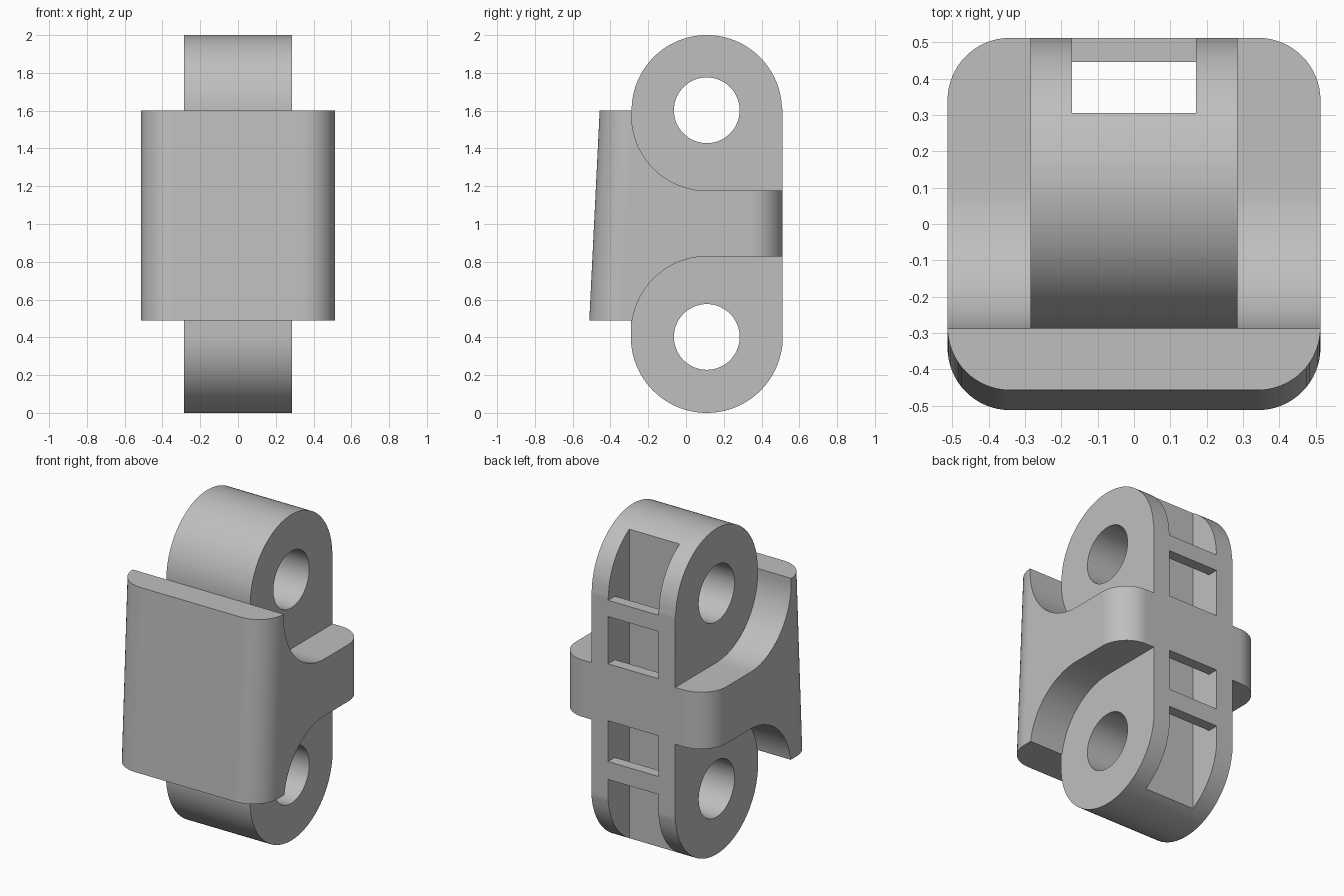
import bpy, bmesh
from math import sin, cos, pi, radians

if "Cube" in bpy.data.objects:
    bpy.data.objects.remove(bpy.data.objects["Cube"], do_unlink=True)

SEG = 32            # segments per half turn
PIN_Y = 0.11        # shared axis of both eyes
BACK = 0.512
HALF_LINK = 0.285
EYES = (0.402, 1.602)

grey = bpy.data.materials.new("light_grey")
grey.use_nodes = True
grey.diffuse_color = (0.52, 0.52, 0.52, 1)
grey.node_tree.nodes["Principled BSDF"].inputs["Base Color"].default_value = (0.52, 0.52, 0.52, 1)


def loft(name, start, end):
    """Closed solid between two matching rings of 3D points."""
    bm = bmesh.new()
    a = [bm.verts.new(p) for p in start]
    b = [bm.verts.new(p) for p in end]
    bm.faces.new(a)
    bm.faces.new(b)
    for i in range(len(a)):
        j = (i + 1) % len(a)
        bm.faces.new((a[i], a[j], b[j], b[i]))
    bmesh.ops.recalc_face_normals(bm, faces=bm.faces)
    mesh = bpy.data.meshes.new(name)
    bm.to_mesh(mesh)
    bm.free()
    mesh.materials.append(grey)
    obj = bpy.data.objects.new(name, mesh)
    bpy.context.collection.objects.link(obj)
    return obj


def across(name, profile, half):
    """Extrude a side (y, z) profile across the width."""
    return loft(name, [(-half, y, z) for y, z in profile], [(half, y, z) for y, z in profile])


def box(name, half, y0, y1, z0, z1):
    return across(name, [(y0, z0), (y1, z0), (y1, z1), (y0, z1)], half)


def arc(cx, cy, r, a0, a1, n):
    return [(cx + r * cos(a0 + (a1 - a0) * i / n), cy + r * sin(a0 + (a1 - a0) * i / n))
            for i in range(n + 1)]


def combine(obj, other, operation):
    """Apply a boolean and discard the second solid."""
    mod = obj.modifiers.new("combine", 'BOOLEAN')
    mod.operation, mod.solver, mod.object = operation, 'EXACT', other
    bpy.context.view_layer.objects.active = obj
    bpy.ops.object.modifier_apply(modifier=mod.name)
    bpy.data.objects.remove(other, do_unlink=True)


def rounded_plan(front, z, r=0.172, half=0.513):
    """Rounded rectangle at height z."""
    pts = []
    corners = ((half - r, BACK - r), (r - half, BACK - r), (r - half, front + r), (half - r, front + r))
    for k, (x, y) in enumerate(corners):
        pts += arc(x, y, r, k * pi / 2, (k + 1) * pi / 2, SEG // 2)
    return [(x, y, z) for x, y in pts]


# Wide body with a sloping front
body = loft("link_body", rounded_plan(-0.512, 0.49), rounded_plan(-0.457, 1.602))

# Curved clearances above and below the middle band
upper = [(0.8, 2.2), (-0.288, 2.2)] + arc(PIN_Y, 1.575, 0.398, pi, 1.5 * pi, SEG) + [(0.8, 1.177)]
lower = [(0.8, -0.2), (-0.288, -0.2)] + arc(PIN_Y, 0.43, 0.398, pi, 0.5 * pi, SEG) + [(0.8, 0.828)]
for profile in (upper, lower):
    combine(body, across("clearance", profile, 0.8), 'DIFFERENCE')

# Narrow spine: round ends in front, squared along the back
r = BACK - PIN_Y - 0.004
r_end = 2 - EYES[1]
outline = (arc(PIN_Y, EYES[0], EYES[0], 0, -pi, SEG * 2)
           + arc(PIN_Y, EYES[1], r_end + 0.0, pi, 0, SEG * 2))
outline = [(BACK if y > PIN_Y + r - 0.0001 else y, z) for y, z in outline]
combine(body, across("spine", outline, HALF_LINK), 'UNION')

# Pin holes
for z in EYES:
    combine(body, across("pin_hole", arc(PIN_Y, z, 0.174, 0, 2 * pi, SEG * 2)[:-1], 0.6), 'DIFFERENCE')

# Channel running the full height behind the back wall, and its openings
combine(body, box("channel", 0.171, 0.306, 0.445, -0.2, 2.2), 'DIFFERENCE')
for z0, z1 in ((1.59, 2.2), (1.2, 1.49), (0.6, 0.85), (-0.2, 0.49)):
    combine(body, box("opening", 0.171, 0.4, 0.7, z0, z1), 'DIFFERENCE')

# Smooth curves with crisp edges
bpy.ops.object.select_all(action='DESELECT')
body.select_set(True)
bpy.context.view_layer.objects.active = body
bpy.ops.object.shade_smooth_by_angle(angle=radians(25))
weighted = body.modifiers.new("flat_faces", 'WEIGHTED_NORMAL')
weighted.keep_sharp = True
